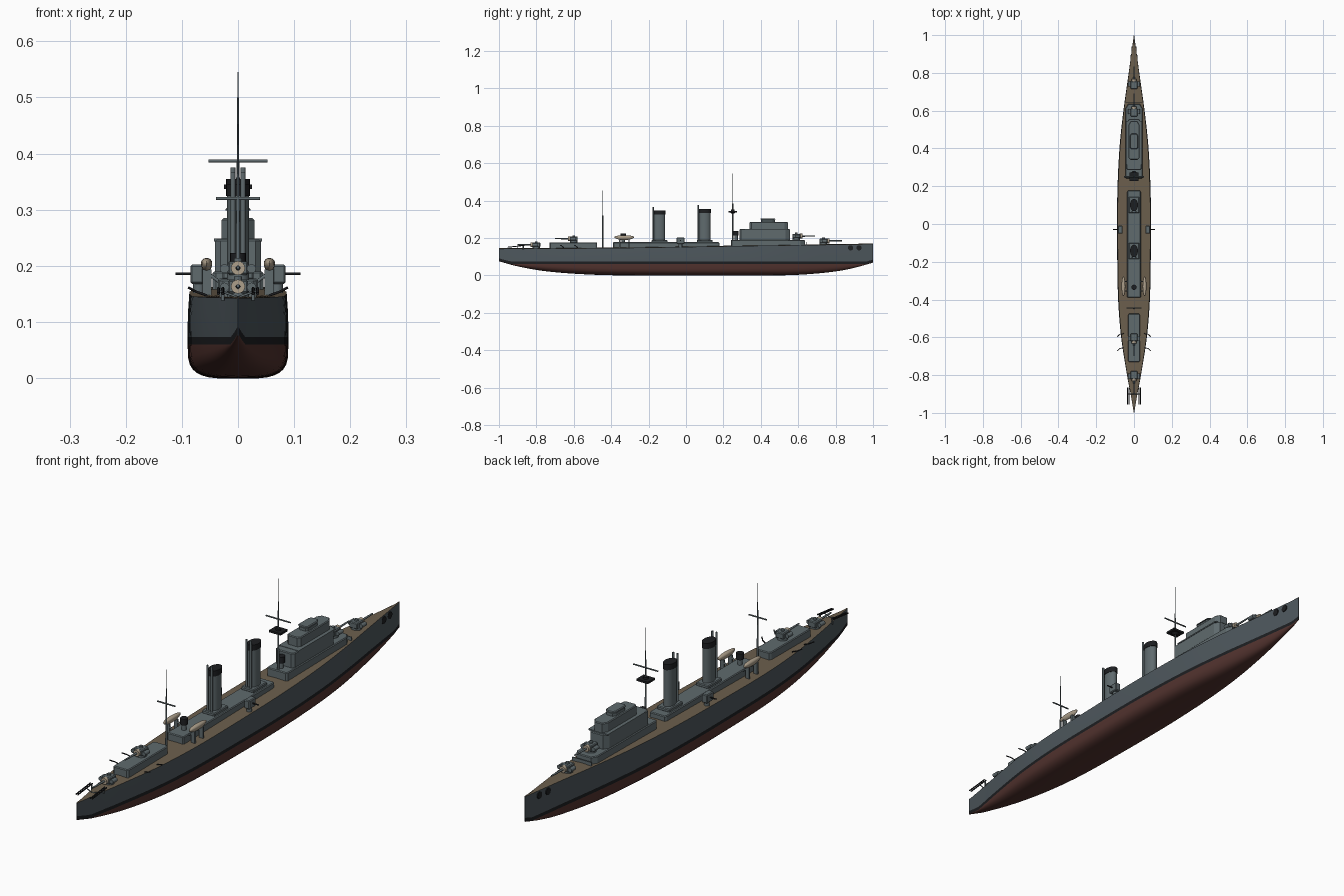
import bpy, bmesh, math
from mathutils import Vector

if "Cube" in bpy.data.objects:
    bpy.data.objects.remove(bpy.data.objects["Cube"])

def mat(name, *c):
    m = bpy.data.materials.new(name)
    m.diffuse_color = (*c, 1)
    m.use_nodes = True
    m.node_tree.nodes["Principled BSDF"].inputs["Base Color"].default_value = m.diffuse_color
    return m

HULL = mat("hull_grey", .075, .095, .108)
GREY = mat("upper_grey", .115, .145, .155)
RED = mat("bottom_red", .085, .033, .028)
DECK = mat("deck_wood", .15, .115, .075)
BLACK = mat("black", .012, .013, .015)
TAN = mat("canvas_tan", .42, .35, .26)

def finish(name, bm, *mats, smooth=True):
    bmesh.ops.recalc_face_normals(bm, faces=bm.faces)
    me = bpy.data.meshes.new(name)
    bm.to_mesh(me)
    bm.free()
    for m in mats:
        me.materials.append(m)
    ob = bpy.data.objects.new(name, me)
    bpy.context.collection.objects.link(ob)
    if smooth:
        bpy.ops.object.select_all(action='DESELECT')
        ob.select_set(True)
        bpy.context.view_layer.objects.active = ob
        bpy.ops.object.shade_smooth_by_angle(angle=math.radians(35))
    return ob

def block(name, c, size, m=GREY, bevel=.003):
    bm = bmesh.new()
    bmesh.ops.create_cube(bm, size=1)
    bmesh.ops.scale(bm, vec=size, verts=bm.verts)
    bmesh.ops.translate(bm, vec=c, verts=bm.verts)
    if bevel:
        bmesh.ops.bevel(bm, geom=bm.edges[:], offset=bevel, segments=1, affect='EDGES')
    return finish(name, bm, m, smooth=False)

def rod(name, a, b, r, m=GREY, r2=None, sides=16, sy=1):
    a, b = Vector(a), Vector(b)
    bm = bmesh.new()
    bmesh.ops.create_cone(bm, cap_ends=True, segments=sides, radius1=r,
                          radius2=r if r2 is None else r2, depth=(b - a).length)
    bmesh.ops.scale(bm, vec=(1, sy, 1), verts=bm.verts)
    bmesh.ops.rotate(bm, matrix=(b - a).to_track_quat('Z', 'Y').to_matrix(), verts=bm.verts)
    bmesh.ops.translate(bm, vec=(a + b) / 2, verts=bm.verts)
    return finish(name, bm, m)

def house(name, w, y0, y1, z0, z1, aft, fore, m=GREY):
    """Deckhouse: plan with chamfered ends, extruded up, softened roof edge."""
    plan = [(w - aft, y0), (w, y0 + aft), (w, y1 - fore * 1.6), (w - fore, y1)]
    plan += [(-x, y) for x, y in reversed(plan)]
    bm = bmesh.new()
    f = bm.faces.new([bm.verts.new((x, y, z0)) for x, y in plan])
    top = bmesh.ops.extrude_face_region(bm, geom=[f])['geom']
    tv = [v for v in top if isinstance(v, bmesh.types.BMVert)]
    bmesh.ops.translate(bm, vec=(0, 0, z1 - z0), verts=tv)
    edges = [e for e in bm.edges if all(v in tv for v in e.verts)]
    bmesh.ops.bevel(bm, geom=edges, offset=.003, segments=1, affect='EDGES')
    return finish(name, bm, m, smooth=False)

def curve(pts, y):
    """Smooth interpolation through (y, value) points."""
    i = max(k for k in range(len(pts) - 1) if pts[k][0] <= y + 1e-9)
    (y0, v0), (y1, v1) = pts[i], pts[i + 1]
    slope = lambda k: ((pts[min(k + 1, len(pts) - 1)][1] - pts[max(k - 1, 0)][1]) /
                       (pts[min(k + 1, len(pts) - 1)][0] - pts[max(k - 1, 0)][0]))
    h, t = y1 - y0, (y - y0) / (y1 - y0)
    return (v0 * (2*t**3 - 3*t*t + 1) + v1 * (3*t*t - 2*t**3)
            + h * slope(i) * (t**3 - 2*t*t + t) + h * slope(i + 1) * (t**3 - t*t))

BEAM = [(-1, .001), (-.9, .018), (-.8, .037), (-.6, .068), (-.4, .084), (-.15, .089),
        (.15, .0885), (.4, .077), (.6, .056), (.8, .028), (.9, .0145), (1, .001)]
KEEL = [(-1, .075), (-.9, .048), (-.75, .022), (-.55, .006), (-.35, 0), (.5, 0),
        (.65, .006), (.8, .021), (.9, .04), (1, .068)]
SHEER = [(-1, .142), (-.4, .146), (0, .152), (.5, .16), (1, .167)]
deck = lambda y: curve(SHEER, y)

# hull: lofted stations, coloured by strake
bm = bmesh.new()
rings, NS, NU = [], 56, 9
for s in range(NS + 1):
    y = -1 + 2 * s / NS
    w, k, d = curve(BEAM, y), curve(KEEL, y), deck(y)
    n = 2 + 1.6 * max(0, 1 - abs(y) ** 2)
    b0 = max(.06, k + .003)
    half = []
    for i in range(NU):
        t = math.pi / 2 * i / (NU - 1)
        half.append((w * math.sin(t) ** (2 / n),
                     b0 - (b0 - k) * max(0, math.cos(t)) ** (2 / n)))
    half += [(w, b0 + .013), (w * .995, .5 * (b0 + .013 + d)), (w * .965, d), (0, d + .003)]
    loop = half + [(-x, z) for x, z in half[-2:0:-1]]
    rings.append([bm.verts.new((x, y, z)) for x, z in loop])
N = len(rings[0])
for a, b in zip(rings, rings[1:]):
    for i in range(N):
        f = bm.faces.new((a[i], a[(i + 1) % N], b[(i + 1) % N], b[i]))
        j = min(i, N - 1 - i)
        f.material_index = 0 if j < NU - 1 else 1 if j == NU - 1 else 2 if j < NU + 2 else 3
for r in (rings[0], rings[-1]):
    bm.faces.new(r).material_index = 2
finish("hull", bm, RED, BLACK, HULL, DECK)

# anchor hawse discs at the bow
for y in (.88, .925):
    w = curve(BEAM, y) + .002
    rod("hawse_disc", (-w, y, .147), (w, y, .147), .014, BLACK, sides=20)

# bridge tiers
house("bridge_base", .045, .24, .635, .15, .19, .006, .014)
house("bridge_lower", .041, .285, .555, .19, .247, .01, .014)
house("bridge_upper", .029, .34, .545, .247, .285, .01, .012)
house("bridge_top", .02, .4, .475, .285, .299, .007, .007)
house("bridge_roof", .022, .397, .478, .299, .304, .008, .008)
block("bridge_ledge", (0, .43, .246), (.086, .23, .005), bevel=0)
block("breakwater", (0, .645, .168), (.084, .004, .018), bevel=0)

# midship and aft houses
house("midship_house", .036, -.39, .178, .143, .177, .005, .005)
house("aft_house", .033, -.73, -.475, .138, .176, .006, .006)

# funnels with black caps, plinths and steam pipes
for y, top in ((.1, .355), (-.142, .346)):
    block("funnel_plinth", (0, y, .182), (.056, .085, .014))
    rod("funnel", (0, y, .17), (0, y, top - .022), .0195, sides=28, sy=1.55)
    rod("funnel_cap", (0, y, top - .022), (0, y, top), .021, BLACK, sides=28, sy=1.55)
    for x in (-.009, .009):
        rod("steam_pipe", (x, y - .034, .17), (x, y - .034, top + .02), .0042)

# main guns: two fore, two aft
def gun(y, z, d):
    rod("gun_pedestal", (0, y, z - .004), (0, y, z + .012), .02)
    block("gun_house", (0, y, z + .02), (.036, .042, .024))
    for s in (-1, 1):
        rod("gun_side_drum", (s * .024, y - d * .008, z + .019), (s * .024, y + d * .02, z + .019), .008)
    rod("gun_mantlet", (0, y + d * .018, z + .02), (0, y + d * .032, z + .02), .0125, TAN)
    rod("gun_barrel", (0, y + d * .03, z + .02), (0, y + d * .1, z + .021), .0042, GREY, .003)
    rod("gun_sight", (0, y, z + .03), (0, y, z + .038), .007)

gun(.735, .164, 1)
gun(.59, .19, 1)
gun(-.8, .143, -1)
gun(-.6, .176, -1)

# searchlights
for y, z in ((-.335, .177), (.268, .19)):
    rod("lamp_stand", (0, y, z), (0, y, z + .022), .009)
    rod("lamp_drum", (0, y, z + .022), (0, y, z + .046), .014, BLACK)

# masts and yards
def mast(y, z0, zm, top, yard_z, yard_w):
    rod("mast_lower", (0, y, z0), (0, y, zm), .004, GREY, .003)
    rod("mast_upper", (0, y, zm), (0, y, top), .0022, GREY, .001)
    rod("yard", (-yard_w, y, yard_z), (yard_w, y, yard_z), .0028)

mast(.25, .15, .385, .545, .387, .053)
mast(-.445, .143, .32, .453, .32, .039)
block("lookout_platform", (0, .25, .341), (.05, .044, .008), BLACK, bevel=0)
rod("lookout_bracket", (0, .25, .33), (0, .25, .338), .006, BLACK, .017)
rod("lookout_rim", (0, .25, .345), (0, .25, .352), .01, BLACK)

for s in (-1, 1):
    # broadside guns
    rod("side_gun_pedestal", (s * .07, -.03, .148), (s * .07, -.03, .17), .01)
    block("side_gun_house", (s * .073, -.03, .185), (.024, .042, .034))
    rod("side_gun_barrel", (s * .08, -.03, .186), (s * .111, -.03, .186), .0025, BLACK)
    # ship's boats on cradles
    bm = bmesh.new()
    bmesh.ops.create_uvsphere(bm, u_segments=20, v_segments=12, radius=1)
    for v in bm.verts:
        v.co = (s * .056 + v.co.x * .01, -.33 + v.co.y * .053,
                .205 + v.co.z * (.009 if v.co.z > 0 else .016))
    finish("boat", bm, TAN)
    for y in (-.355, -.305):
        block("boat_cradle", (s * .055, y, .17), (.016, .007, .046), bevel=0)
        rod("boat_brace", (s * .034, y, .172), (s * .056, y, .188), .003)
    # stern rails
    for x in (.027, .035):
        rod("stern_rail", (s * x, -.955, .15), (s * x, -.865, .16), .0025, BLACK)
    rod("stern_rail_post", (s * .027, -.87, .138), (s * .027, -.87, .16), .003)
    rod("stern_rail_tie", (0, -.9, .144), (s * .035, -.9, .156), .002)
    # quarter booms
    for y in (-.58, -.655):
        rod("boom", (s * .055, y, .147), (s * .075, y - .004, .154), .0022, BLACK)
        rod("boom_tip", (s * .075, y - .004, .154), (s * .088, y - .016, .161), .0022, BLACK)
